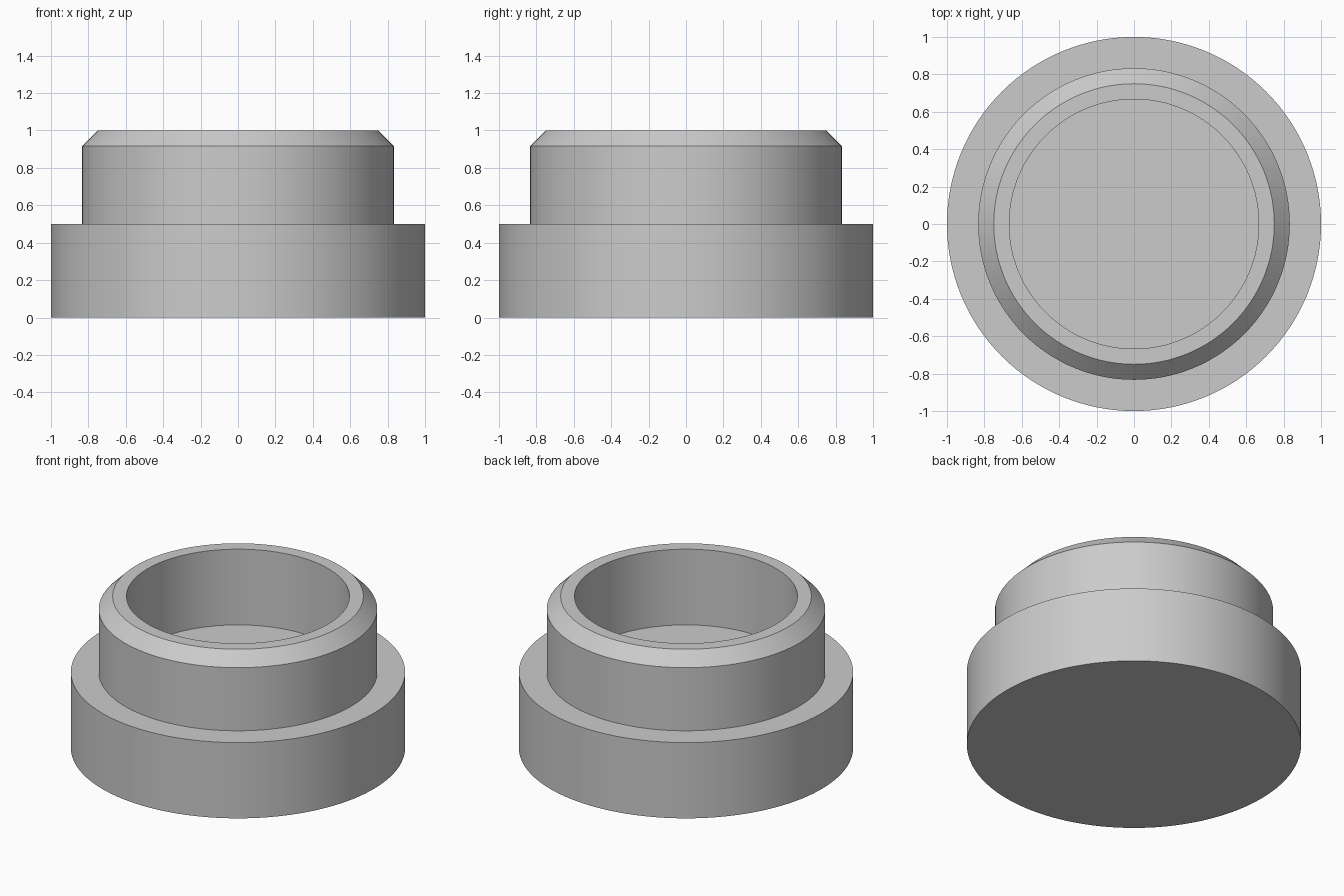
import bpy, bmesh, math

cube = bpy.data.objects.get("Cube")
if cube:
    bpy.data.objects.remove(cube, do_unlink=True)

SEGMENTS = 128

grey = bpy.data.materials.new("plain_grey")
grey.use_nodes = True
colour = (0.6, 0.6, 0.6, 1)
grey.diffuse_color = colour
grey.node_tree.nodes["Principled BSDF"].inputs["Base Color"].default_value = colour


def lathe(name, profile):
    """Spin a (radius, height) profile around z into a closed solid."""
    bm = bmesh.new()
    verts = [bm.verts.new((r, 0, z)) for r, z in profile]
    edges = [bm.edges.new(pair) for pair in zip(verts, verts[1:])]
    bmesh.ops.spin(bm, geom=verts + edges, cent=(0, 0, 0), axis=(0, 0, 1),
                   angle=math.tau, steps=SEGMENTS, use_merge=True)
    bmesh.ops.remove_doubles(bm, verts=bm.verts, dist=1e-4)
    # Close the bottom and the cavity floor with flat discs
    bmesh.ops.holes_fill(bm, edges=[e for e in bm.edges if e.is_boundary], sides=0)
    bmesh.ops.recalc_face_normals(bm, faces=bm.faces)
    mesh = bpy.data.meshes.new(name)
    bm.to_mesh(mesh)
    bm.free()
    mesh.materials.append(grey)
    obj = bpy.data.objects.new(name, mesh)
    bpy.context.collection.objects.link(obj)
    bpy.ops.object.select_all(action='DESELECT')
    obj.select_set(True)
    bpy.context.view_layer.objects.active = obj
    bpy.ops.object.shade_smooth_by_angle(angle=math.radians(30))
    return obj


# Wide base, narrower collar with chamfered rim, and a cavity down to the base
lathe("stepped_cap", [
    (1.0, 0), (1.0, 0.5),           # base wall
    (0.833, 0.5), (0.833, 0.917),   # shoulder and collar wall
    (0.75, 1.0), (0.667, 1.0),      # chamfer and flat rim
    (0.667, 0.5),                   # cavity wall
])
